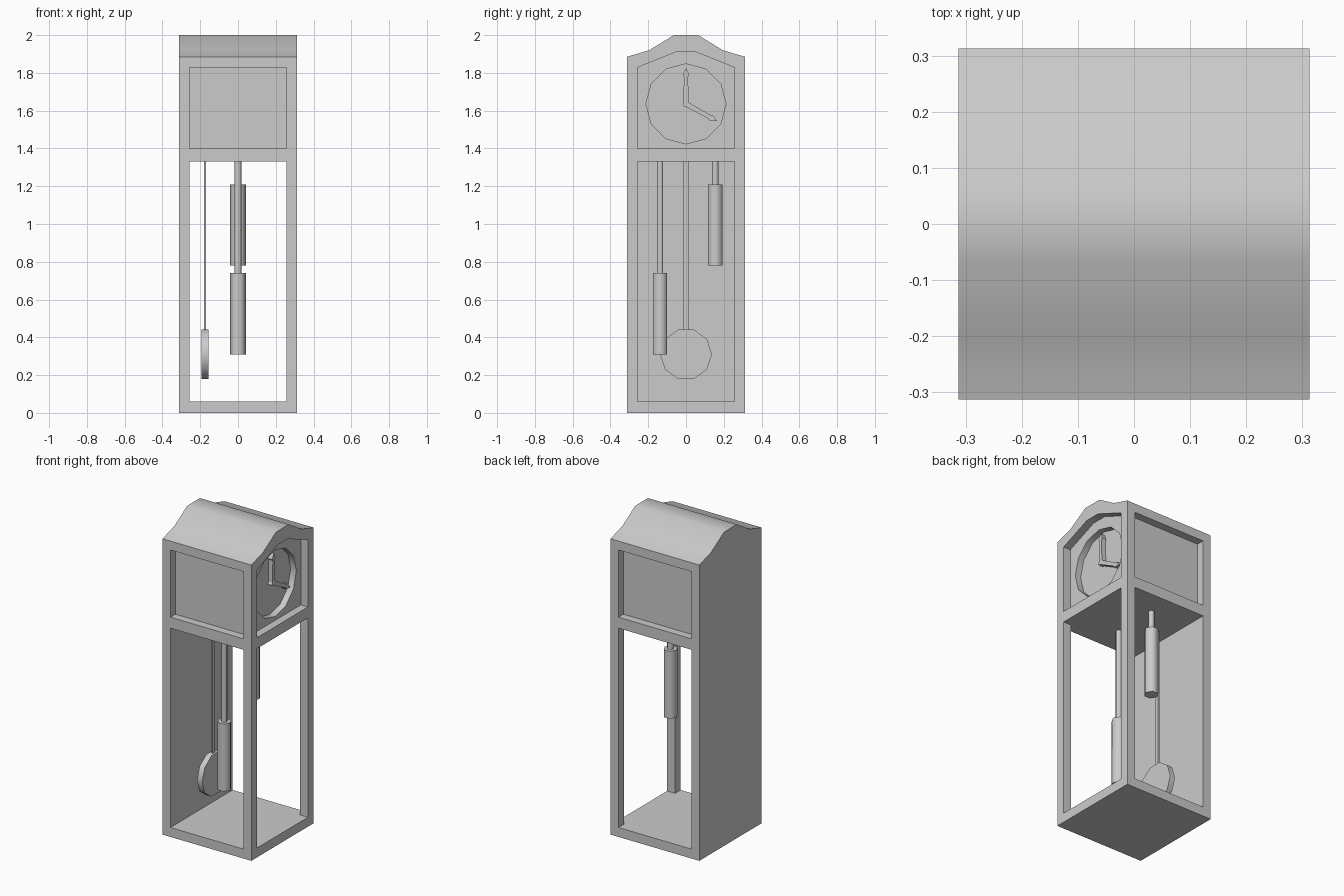
import bpy
import bmesh
import math
from mathutils import Matrix

if "Cube" in bpy.data.objects:
    bpy.data.objects.remove(bpy.data.objects["Cube"])

grey = bpy.data.materials.new("plain_grey")
grey.use_nodes = True
grey.diffuse_color = (0.6, 0.6, 0.6, 1)
grey.node_tree.nodes["Principled BSDF"].inputs["Base Color"].default_value = (0.6, 0.6, 0.6, 1)

HALF = 0.313    # half width of the case
IN = 0.257      # half width of the openings
DEEP = 0.263    # depth of the recessed panels
DIAL_Z = 1.636


def prism(name, outline, x0, x1, smooth=None):
    """Extrude a (y, z) outline along x."""
    bm = bmesh.new()
    face = bm.faces.new([bm.verts.new((x0, y, z)) for y, z in outline])
    side = bmesh.ops.extrude_face_region(bm, geom=[face])["geom"]
    moved = [v for v in side if isinstance(v, bmesh.types.BMVert)]
    bmesh.ops.translate(bm, verts=moved, vec=(x1 - x0, 0, 0))
    return finish(name, bm, smooth)


def finish(name, bm, smooth=None):
    bmesh.ops.recalc_face_normals(bm, faces=bm.faces)
    mesh = bpy.data.meshes.new(name)
    bm.to_mesh(mesh)
    bm.free()
    mesh.materials.append(grey)
    obj = bpy.data.objects.new(name, mesh)
    bpy.context.collection.objects.link(obj)
    if smooth:
        shade(obj, smooth)
    return obj


def shade(obj, angle):
    bpy.ops.object.select_all(action="DESELECT")
    obj.select_set(True)
    bpy.context.view_layer.objects.active = obj
    bpy.ops.object.shade_smooth_by_angle(angle=math.radians(angle))


def box(name, x0, x1, y0, y1, z0, z1):
    return prism(name, [(y0, z0), (y1, z0), (y1, z1), (y0, z1)], x0, x1)


def ring(radius, sides, z):
    turns = [math.tau * i / sides for i in range(sides)]
    return [(radius * math.cos(t), z + radius * math.sin(t)) for t in turns]


def rod(name, radius, sides, y, z0, z1):
    """Upright polygonal cylinder with corners towards the sides."""
    bm = bmesh.new()
    place = Matrix.Translation((0, y, (z0 + z1) / 2)) @ Matrix.Rotation(math.pi / 2, 4, "Z")
    bmesh.ops.create_cone(bm, cap_ends=True, segments=sides, radius1=radius,
                          radius2=radius, depth=z1 - z0, matrix=place)
    return finish(name, bm, 65)


def mirrored(half):
    return half + [(-y, z) for y, z in reversed(half)]


# Case with the shaped roof
case = prism("case", mirrored([(-HALF, 0), (-HALF, 1.885), (-0.195, 1.92), (-0.064, 2)]),
             -HALF, HALF)

# Openings of the lower chamber, side panels, face panel and sunken dial
cutters = [
    box("chamber_cutter", -IN, IN, -1, 1, 0.06, 1.33),
    box("door_cutter", 0, 1, -IN, IN, 0.06, 1.33),
    box("near_panel_cutter", -IN, IN, -1, -DEEP, 1.4, 1.828),
    box("far_panel_cutter", -IN, IN, DEEP, 1, 1.4, 1.828),
    prism("face_cutter", mirrored([(-IN, 1.4), (-IN, 1.828), (-0.05, 1.912)]), DEEP, 1),
    prism("dial_cutter", ring(0.212, 12, DIAL_Z), DEEP - 0.04, 1),
]
for cutter in cutters:
    mod = case.modifiers.new(cutter.name, "BOOLEAN")
    mod.operation = "DIFFERENCE"
    mod.solver = "EXACT"
    mod.object = cutter
bpy.context.view_layer.update()
cut_mesh = bpy.data.meshes.new_from_object(
    case.evaluated_get(bpy.context.evaluated_depsgraph_get()))
case.modifiers.clear()
case.data = cut_mesh
for cutter in cutters:
    bpy.data.objects.remove(cutter)
shade(case, 35)

# Clock hands, each a tapered pointer turned about the dial centre
def hand(name, length, degrees):
    shape = [(-0.014, -0.014), (0.014, -0.014), (0.011, length * 0.75),
             (0.017, length - 0.035), (0, length)]
    shape += [(-y, z) for y, z in (shape[3], shape[2])]
    a = math.radians(degrees)
    outline = [(y * math.cos(a) + z * math.sin(a),
                DIAL_Z + z * math.cos(a) - y * math.sin(a)) for y, z in shape]
    return prism(name, outline, DEEP - 0.045, DEEP - 0.01)


hand("upright_hand", 0.19, 0)
hand("slanted_hand", 0.188, 119)

# Pendulum near the back wall
box("pendulum_rod", -0.18, -0.17, -0.012, 0.012, 0.4, 1.34)
prism("pendulum_disc", ring(0.137, 10, 0.31), -0.193, -0.157, 40)

# Hanging weights
for side, y, bottom in (("near", -0.137, 0.31), ("far", 0.155, 0.78)):
    rod(side + "_weight", 0.043, 6, y, bottom, bottom + 0.43)
    rod(side + "_weight_rod", 0.019, 6, y, bottom + 0.42, 1.34)
